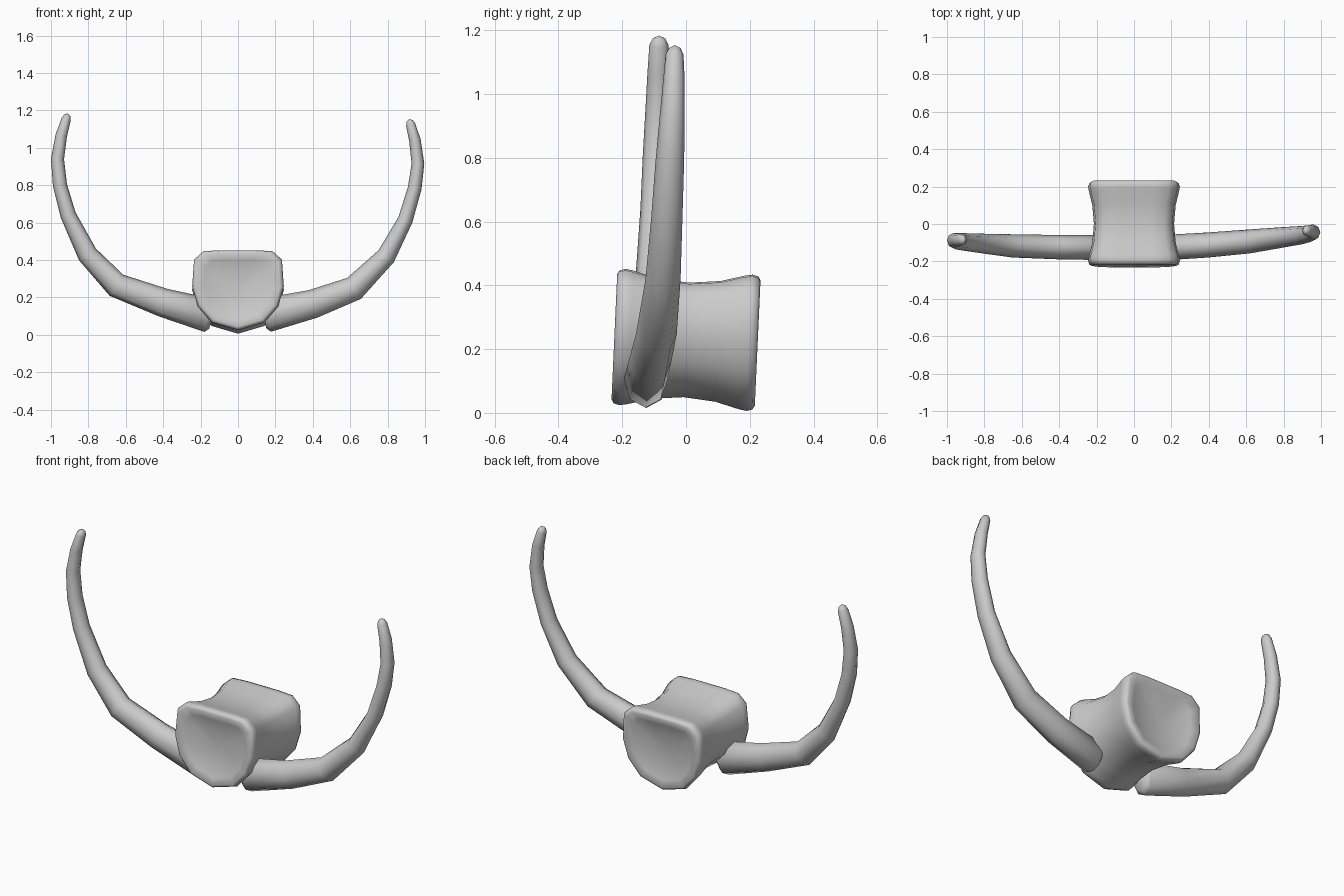
import bpy, bmesh, math
from mathutils import Vector, Matrix


def loft(name, rings, tip=None, end=None):
    """Skin a list of equal-length rings; ends close on a point or a cap."""
    bm = bmesh.new()
    vs = [[bm.verts.new(p) for p in r] for r in rings]
    n = len(rings[0])
    for a, b in zip(vs, vs[1:]):
        for i in range(n):
            j = (i + 1) % n
            bm.faces.new((a[i], a[j], b[j], b[i]))
    for ring, point in ((vs[0], tip), (vs[-1], end)):
        if point is None:
            bm.faces.new(ring)
        else:
            c = bm.verts.new(point)
            for i in range(n):
                bm.faces.new((ring[i], ring[(i + 1) % n], c))
    bmesh.ops.recalc_face_normals(bm, faces=bm.faces)
    mesh = bpy.data.meshes.new(name)
    bm.to_mesh(mesh)
    bm.free()
    mesh.polygons.foreach_set("use_smooth", [True] * len(mesh.polygons))
    obj = bpy.data.objects.new(name, mesh)
    bpy.context.collection.objects.link(obj)
    return obj


# Vertebra body: waisted spool with dished ends
half = [(0.10, 0.215), (0.185, 0.21), (0.235, 0.165), (0.245, 0.02),
        (0.215, -0.085), (0.14, -0.172)]
outline = half + [(0, -0.213)] + [(-x, z) for x, z in reversed(half)]
stations = [(-0.195, 0.45, 0.45), (-0.212, 0.75, 0.75), (-0.225, 0.92, 0.92),
            (-0.218, 0.975, 0.975), (-0.20, 1, 1), (-0.175, 0.985, 0.98),
            (-0.10, 0.91, 0.885), (0, 0.875, 0.84), (0.10, 0.91, 0.885),
            (0.175, 0.985, 0.98), (0.20, 1, 1), (0.218, 0.975, 0.975),
            (0.225, 0.92, 0.92), (0.212, 0.75, 0.75), (0.195, 0.45, 0.45)]
rings = [[(x * sx, y, z * sz) for x, z in outline] for y, sx, sz in stations]
body = loft("vertebra_body", rings, (0, -0.19, 0), (0, 0.19, 0))
body.data.transform(Matrix.Translation((0, 0, 0.228)) @
                    Matrix.Rotation(math.radians(-2.6), 4, 'X'))


# Ribs: tapering oval tubes along (x, y, z, in-plane radius, depth radius)
def rib(name, path, sides=8):
    pts = [Vector(p[:3]) for p in path]
    rings = []

    def ring(c, u, r, d):
        return [c + u * r * math.cos(t) + Vector((0, d * math.sin(t), 0))
                for t in (2 * math.pi * k / sides for k in range(sides))]

    for i, p in enumerate(path):
        t = pts[min(i + 1, len(pts) - 1)] - pts[max(i - 1, 0)]
        u = Vector((-t.z, 0, t.x)).normalized()
        t.normalize()
        if i == 0:
            rings.append(ring(pts[i] - t * 0.02, u, p[3] * 0.75, p[4] * 0.75))
        rings.append(ring(pts[i], u, p[3], p[4]))
    rings.append(ring(pts[-1] + t * 0.02, u, p[3] * 0.65, p[4] * 0.65))
    return loft(name, rings, None, pts[-1] + t * 0.03)


rib("left_rib", [
    (-0.155, -0.125, 0.104, 0.092, 0.068), (-0.40, -0.124, 0.172, 0.077, 0.065),
    (-0.650, -0.117, 0.265, 0.067, 0.062), (-0.805, -0.105, 0.430, 0.055, 0.053),
    (-0.908, -0.096, 0.640, 0.042, 0.047), (-0.952, -0.092, 0.800, 0.038, 0.044),
    (-0.965, -0.088, 0.940, 0.035, 0.040), (-0.945, -0.086, 1.065, 0.031, 0.035),
    (-0.918, -0.085, 1.155, 0.025, 0.030)])
rib("right_rib", [
    (0.155, -0.127, 0.106, 0.092, 0.068), (0.40, -0.112, 0.165, 0.077, 0.067),
    (0.620, -0.093, 0.248, 0.067, 0.064), (0.792, -0.072, 0.420, 0.052, 0.055),
    (0.895, -0.060, 0.615, 0.040, 0.049), (0.945, -0.051, 0.785, 0.037, 0.045),
    (0.962, -0.044, 0.915, 0.034, 0.040), (0.946, -0.038, 1.040, 0.031, 0.034),
    (0.923, -0.036, 1.125, 0.025, 0.028)])
